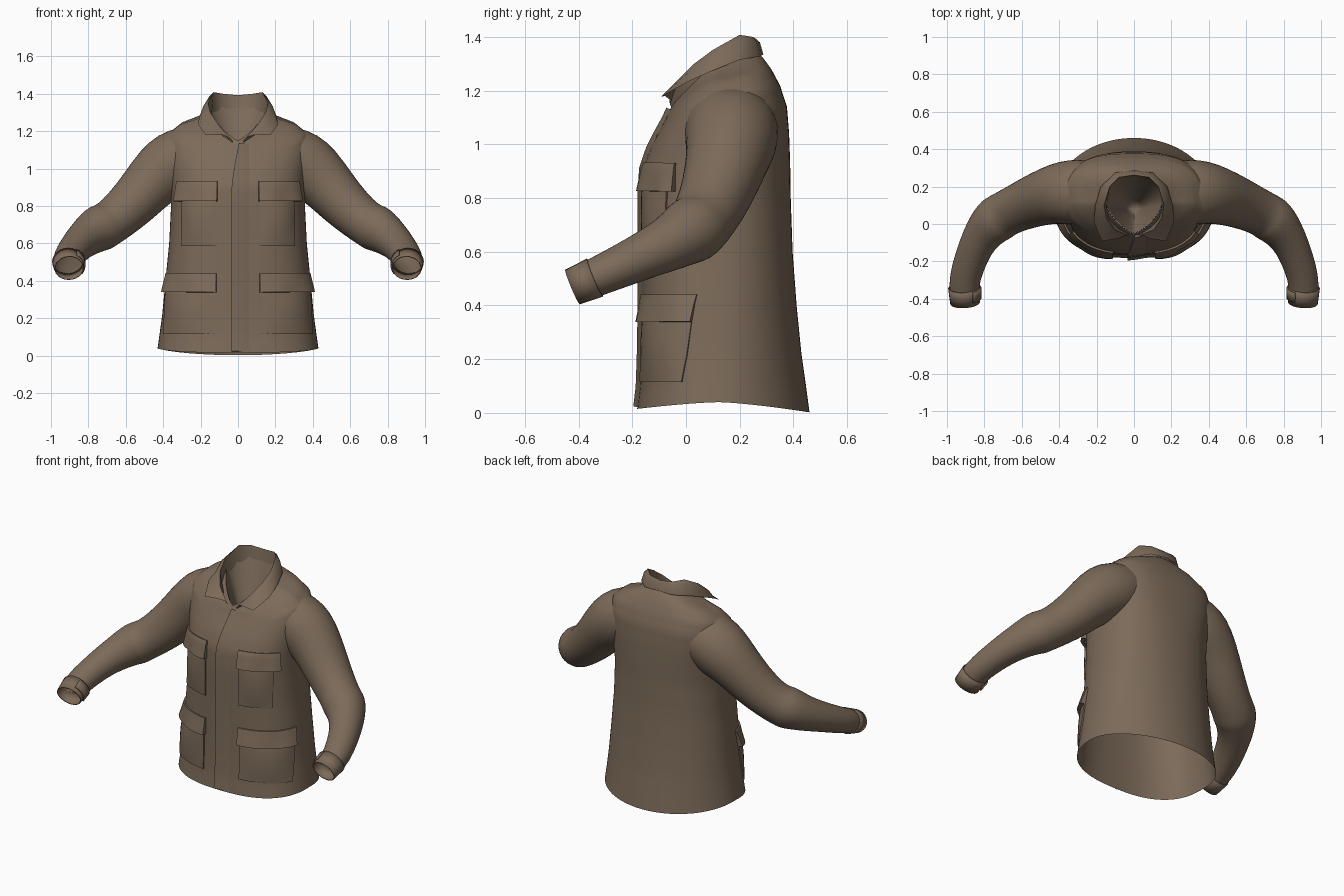
import bpy, bmesh, math
from mathutils import Vector
from mathutils.bvhtree import BVHTree

if "Cube" in bpy.data.objects:
    bpy.data.objects.remove(bpy.data.objects["Cube"])

fabric = bpy.data.materials.new("brown_fabric")
fabric.diffuse_color = (0.20, 0.145, 0.10, 1)
fabric.use_nodes = True
fabric.node_tree.nodes["Principled BSDF"].inputs["Base Color"].default_value = fabric.diffuse_color

YC = 0.12  # depth of the side seams


def make(name, verts, faces, angle=40, thick=0, subsurf=0):
    me = bpy.data.meshes.new(name)
    me.from_pydata([tuple(v) for v in verts], [], faces)
    bm = bmesh.new()
    bm.from_mesh(me)
    bmesh.ops.recalc_face_normals(bm, faces=bm.faces)
    bm.to_mesh(me)
    bm.free()
    ob = bpy.data.objects.new(name, me)
    bpy.context.collection.objects.link(ob)
    me.materials.append(fabric)
    if thick:
        m = ob.modifiers.new("thickness", 'SOLIDIFY')
        m.thickness, m.offset = thick, -1
    bpy.ops.object.select_all(action='DESELECT')
    ob.select_set(True)
    bpy.context.view_layer.objects.active = ob
    if subsurf:
        m = ob.modifiers.new("smooth", 'SUBSURF')
        m.levels = subsurf
        bpy.ops.object.modifier_apply(modifier=m.name)
    bpy.ops.object.shade_smooth_by_angle(angle=math.radians(angle))
    return ob


def grid_faces(rows, cols, wrap=False):
    n = cols if wrap else cols - 1
    return [(r * cols + c, r * cols + (c + 1) % cols,
             (r + 1) * cols + (c + 1) % cols, (r + 1) * cols + c)
            for r in range(rows - 1) for c in range(n)]


# Torso rings: half width, front y, back y, z at front / side / back, front and back squareness
BODY = [
    (.430, -.182, .460, .015, .040, .002, 2.5, 2.0),
    (.420, -.172, .447, .10, .11, .10, 2.5, 2.0),
    (.405, -.168, .430, .22, .22, .22, 2.5, 2.05),
    (.388, -.165, .412, .40, .40, .40, 2.5, 2.1),
    (.368, -.165, .397, .60, .60, .60, 2.5, 2.2),
    (.358, -.166, .390, .80, .80, .80, 2.5, 2.3),
    (.360, -.160, .388, .91, .91, .93, 2.5, 2.5),
    (.370, -.132, .384, .99, 1.01, 1.04, 2.4, 2.7),
    (.378, -.095, .376, 1.06, 1.11, 1.14, 2.3, 2.8),
    (.372, -.075, .350, 1.095, 1.185, 1.22, 2.2, 2.7),
    (.310, -.062, .318, 1.125, 1.235, 1.28, 2.0, 2.5),
    (.210, -.055, .285, 1.14, 1.268, 1.325, 1.7, 2.2),
    (.155, -.050, .260, 1.152, 1.300, 1.345, 1.4, 2.0),
]


def ring_point(t, ring):
    hw, yf, yb, zf, zs, zb, nf, nb = ring
    c, s = math.cos(t), math.sin(t)
    e = 2 / (nf if s < 0 else nb)
    k = abs(s) ** e
    x = math.copysign(hw * abs(c) ** e, c)
    y0, z0 = (yf, zf) if s < 0 else (yb, zb)
    return Vector((x, YC + (y0 - YC) * k, zs + (z0 - zs) * k ** 1.4))


def body_point(t, z):
    pts = [ring_point(t, r) for r in BODY]
    for a, b in zip(pts, pts[1:]):
        if z <= b.z:
            break
    return a.lerp(b, (z - a.z) / (b.z - a.z))


def theta_at(x, z):
    lo, hi = -math.pi, 0
    for _ in range(30):
        m = (lo + hi) / 2
        lo, hi = (m, hi) if body_point(m, z).x < x else (lo, m)
    return lo


# Torso shell, with each ring gap split in three for clean armholes
N = 96
rows = []
for a, b in zip(BODY, BODY[1:]):
    rows += [[p + (q - p) * f / 3 for p, q in zip(a, b)] for f in range(3)]
rows.append(BODY[-1])
torso = make("torso", [ring_point(2 * math.pi * i / N, r) for r in rows for i in range(N)],
             grid_faces(len(rows), N, True), 60)

# Neck lining tapering down inside
apex = Vector((0, .08, .88))
neck = [ring_point(2 * math.pi * i / N, BODY[-1]) for i in range(N)]
make("neck_lining", [p.lerp(apex, f) for f in (.01, .35, .7) for p in neck] + [apex],
     grid_faces(3, N, True) + [(2 * N + i, 2 * N + (i + 1) % N, 3 * N) for i in range(N)], 60)


def panel(name, x0, x1, z0, z1, depth, side=1, nu=12, nv=8):
    """Raised cloth panel that follows the torso front; x0, x1 and depth are functions."""
    verts = []
    for j in range(-1, nv + 2):
        for i in range(-1, nu + 2):
            u, v = min(max(i / nu, 0), 1), min(max(j / nv, 0), 1)
            z = z0 + (z1 - z0) * v
            t0, t1 = theta_at(x0(z), z), theta_at(x1(z), z)
            t = t0 + (t1 - t0) * u
            p = body_point(t, z)
            nrm = (body_point(t + .01, z) - p).cross(body_point(t, z + .01) - p).normalized()
            rim = i in (-1, nu + 1) or j in (-1, nv + 1)
            p = p + nrm * (.0005 if rim else depth(u, v))
            verts.append((p.x * side, p.y, p.z))
    make(name, verts, grid_faces(nv + 3, nu + 3), 35)


def at(x):
    return lambda z: x


def hip_edge(z):
    return .394 - .05 * (z - .115)


def bulge(u, v):
    return .008 + .012 * math.sin(math.pi * u) * math.sin(math.pi * v)


def flap(u, v):
    return .010 + .018 * (1 - v) + .005 * math.sin(9 * u) * (1 - v)


# Pockets with flaps on both sides of the front
for side, tag in ((1, "left"), (-1, "right")):
    panel("chest_pocket_" + tag, at(.115), at(.300), .585, .87, bulge, side)
    panel("chest_flap_" + tag, at(.110), at(.322), .825, .93, flap, side)
    panel("hip_pocket_" + tag, at(.125), hip_edge, .115, .38, bulge, side)
    panel("hip_flap_" + tag, at(.115), hip_edge, .338, .44, flap, side)

# Front closure overlap, its edge drifting to the centre near the neck
panel("placket", lambda z: -.035 + .04 * max(0, (z - .88) / .25) ** 1.3, at(.06), .022, 1.13,
      lambda u, v: .015 * (1 - u) + .0005, 1, 5, 30)

# Sleeve path: centre, radius upward, radius sideways
SLEEVE = [
    ((.16, .165, 1.075), .135, .150),
    ((.22, .165, 1.075), .158, .170),
    ((.30, .170, 1.052), .174, .178),
    ((.375, .168, 1.004), .178, .172),
    ((.455, .152, .938), .152, .154),
    ((.55, .118, .825), .136, .138),
    ((.655, .072, .730), .122, .124),
    ((.705, .045, .698), .121, .124),
    ((.735, .025, .682), .127, .128),
    ((.768, -.005, .665), .118, .119),
    ((.805, -.050, .636), .106, .106),
    ((.85, -.125, .600), .092, .092),
    ((.893, -.245, .545), .080, .086),
    ((.910, -.325, .510), .074, .082),
    ((.903, -.420, .470), .066, .076),
]


def tube(name, path, side, a0=0, a1=360, n=24, grow=0.0, **kw):
    full = a1 - a0 == 360
    verts, cols = [], n if full else n + 1
    pts = [Vector(p[0]) for p in path]
    for k, (c, ru, rs) in enumerate(path):
        t = (pts[min(k + 1, len(pts) - 1)] - pts[max(k - 1, 0)]).normalized()
        across = t.cross(Vector((0, 0, 1))).normalized()
        up = across.cross(t)
        for i in range(cols):
            a = math.radians(a0 + (a1 - a0) * i / n)
            p = pts[k] + up * (ru + grow) * math.sin(a) - across * (rs + grow) * math.cos(a)
            verts.append((p.x * side, p.y, p.z))
    return make(name, verts, grid_faces(len(path), cols, full), 50, **kw)


def blend(a, b, f):
    return (Vector(a[0]).lerp(Vector(b[0]), f),
            a[1] + (b[1] - a[1]) * f, a[2] + (b[2] - a[2]) * f)


def tree_of(ob):
    return BVHTree.FromPolygons([v.co for v in ob.data.vertices],
                                [p.vertices[:] for p in ob.data.polygons])


def trim(ob, tree):
    """Remove the faces of ob that lie wholly inside another shell."""
    dirs = [Vector(d) for d in ((0, 1, 0), (0, -1, 0), (0, 0, 1))]
    inside = {v.index for v in ob.data.vertices if abs(v.co.x) > .1
              and all(tree.ray_cast(v.co, d)[0] for d in dirs)}
    bm = bmesh.new()
    bm.from_mesh(ob.data)
    dead = [f for f in bm.faces if all(v.index in inside for v in f.verts)]
    bmesh.ops.delete(bm, geom=dead, context='FACES')
    bm.to_mesh(ob.data)
    bm.free()


# Collar curves from back centre to front: inside stand, fold line, outer edge
STAND = [(0, .25, 1.32), (.085, .235, 1.32), (.135, .18, 1.29), (.145, .10, 1.25),
         (.13, .03, 1.205), (.08, -.02, 1.16), (.03, -.046, 1.12)]
FOLD = [(0, .262, 1.392), (.08, .25, 1.40), (.130, .20, 1.408), (.160, .10, 1.352),
        (.148, .03, 1.30), (.105, -.03, 1.235), (.03, -.06, 1.150)]
EDGE = [(0, .288, 1.335), (.10, .275, 1.328), (.178, .20, 1.315), (.207, .10, 1.275),
        (.214, .01, 1.235), (.172, -.092, 1.178), (.085, -.078, 1.180)]


def mirrored(row):
    return [Vector((-x, y, z)) for x, y, z in row[:0:-1]] + [Vector(p) for p in row]


stand, fold, edge = map(mirrored, (STAND, FOLD, EDGE))
roll = [f.lerp(e, .35) + Vector((f.x * .06, .004, .008)) for f, e in zip(fold, edge)]
make("collar", stand + fold + roll + edge, grid_faces(4, len(fold)), 50)

torso_tree = tree_of(torso)
for side, tag in ((1, "left"), (-1, "right")):
    # Sleeve joined to an open armhole
    sleeve = tube("sleeve_" + tag, SLEEVE, side, subsurf=1)
    sleeve_tree = tree_of(sleeve)
    trim(sleeve, torso_tree)
    trim(torso, sleeve_tree)
    # Cuff band with a tab on the outer side
    cuff = [blend(SLEEVE[-2], SLEEVE[-1], f) for f in (.15, .6, 1.03)]
    tube("cuff_" + tag, cuff, side, grow=.004, thick=.006)
    tab = [blend(SLEEVE[-2], SLEEVE[-1], f) for f in (.22, .5, .8)]
    tube("cuff_tab_" + tag, tab, side, 120, 215, n=8, grow=.012, thick=.008)
